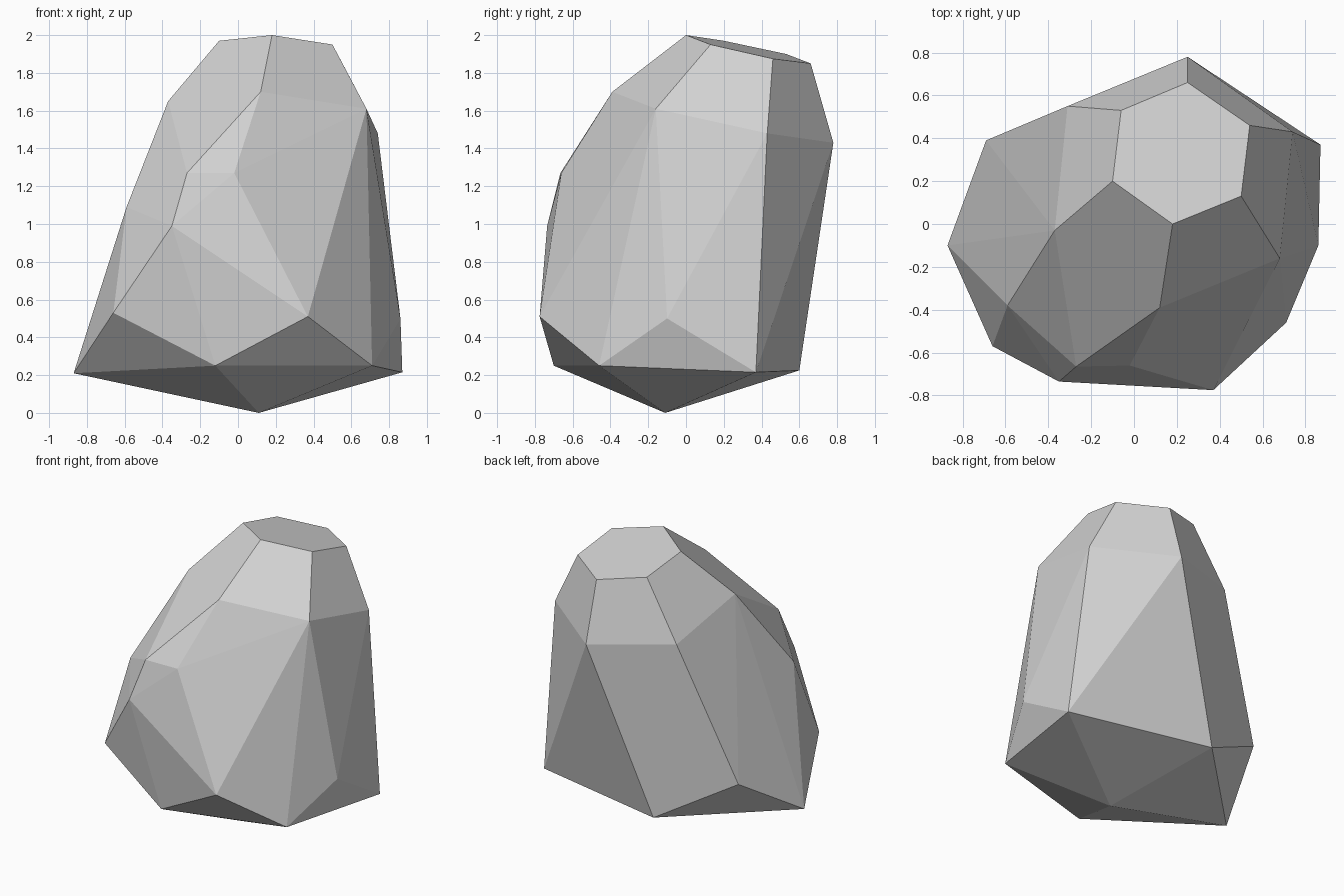
import bpy
import bmesh
from math import radians

# Remove the default cube if present
default_cube = bpy.data.objects.get("Cube")
if default_cube:
    bpy.data.objects.remove(default_cube, do_unlink=True)


def make_material(name, colour):
    """Plain flat material with matching viewport and render colour."""
    material = bpy.data.materials.new(name)
    material.use_nodes = True
    material.diffuse_color = colour
    shader = material.node_tree.nodes.get("Principled BSDF")
    shader.inputs["Base Color"].default_value = colour
    shader.inputs["Roughness"].default_value = 0.9
    return material


def make_boulder(name, corner_rings, material):
    """Wrap a faceted convex skin around the corner points."""
    mesh = bpy.data.meshes.new(name)
    bm = bmesh.new()
    for ring in corner_rings:
        for corner in ring:
            bm.verts.new(corner)

    # Convex skin, dropping any corner that ends up inside it
    hull = bmesh.ops.convex_hull(bm, input=list(bm.verts))
    inside = [v for v in hull["geom_interior"] if isinstance(v, bmesh.types.BMVert)]
    bmesh.ops.delete(bm, geom=inside, context="VERTS")

    # Merge nearly level triangles into broad flat facets
    bmesh.ops.dissolve_limit(bm, angle_limit=radians(2),
                             verts=list(bm.verts), edges=list(bm.edges))
    bmesh.ops.recalc_face_normals(bm, faces=list(bm.faces))
    for face in bm.faces:
        face.smooth = False
    bm.to_mesh(mesh)
    bm.free()

    mesh.materials.append(material)
    boulder = bpy.data.objects.new(name, mesh)
    bpy.context.scene.collection.objects.link(boulder)
    return boulder


# Six-sided cap on top
cap = [(.18, 0, 2), (.5, .13, 1.95), (.54, .46, 1.875),
       (.25, .66, 1.85), (-.06, .53, 1.9), (-.1, .2, 1.97)]

# Shoulder corners below the cap
shoulder = [(.12, -.39, 1.7), (.68, -.16, 1.61), (.74, .43, 1.48),
            (.25, .78, 1.43), (-.31, .55, 1.49), (-.37, -.03, 1.65)]

# Bulge on the front right
bulge = [(-.02, -.66, 1.27), (-.27, -.665, 1.27),
         (-.35, -.735, .99), (-.59, -.38, 1.09)]

# Widest corners near the ground
waist = [(-.66, -.57, .53), (.37, -.775, .51), (.86, -.1, .5), (-.69, .39, .525)]
skirt = [(-.12, -.7, .25), (.71, -.46, .25), (.87, .37, .215),
         (-.16, .6, .225), (-.87, -.1, .21)]

# Single point the rock rests on
foot = [(.11, -.11, 0)]

stone_grey = make_material("stone_grey", (.65, .65, .65, 1))
make_boulder("boulder", [cap, shoulder, bulge, waist, skirt, foot], stone_grey)
